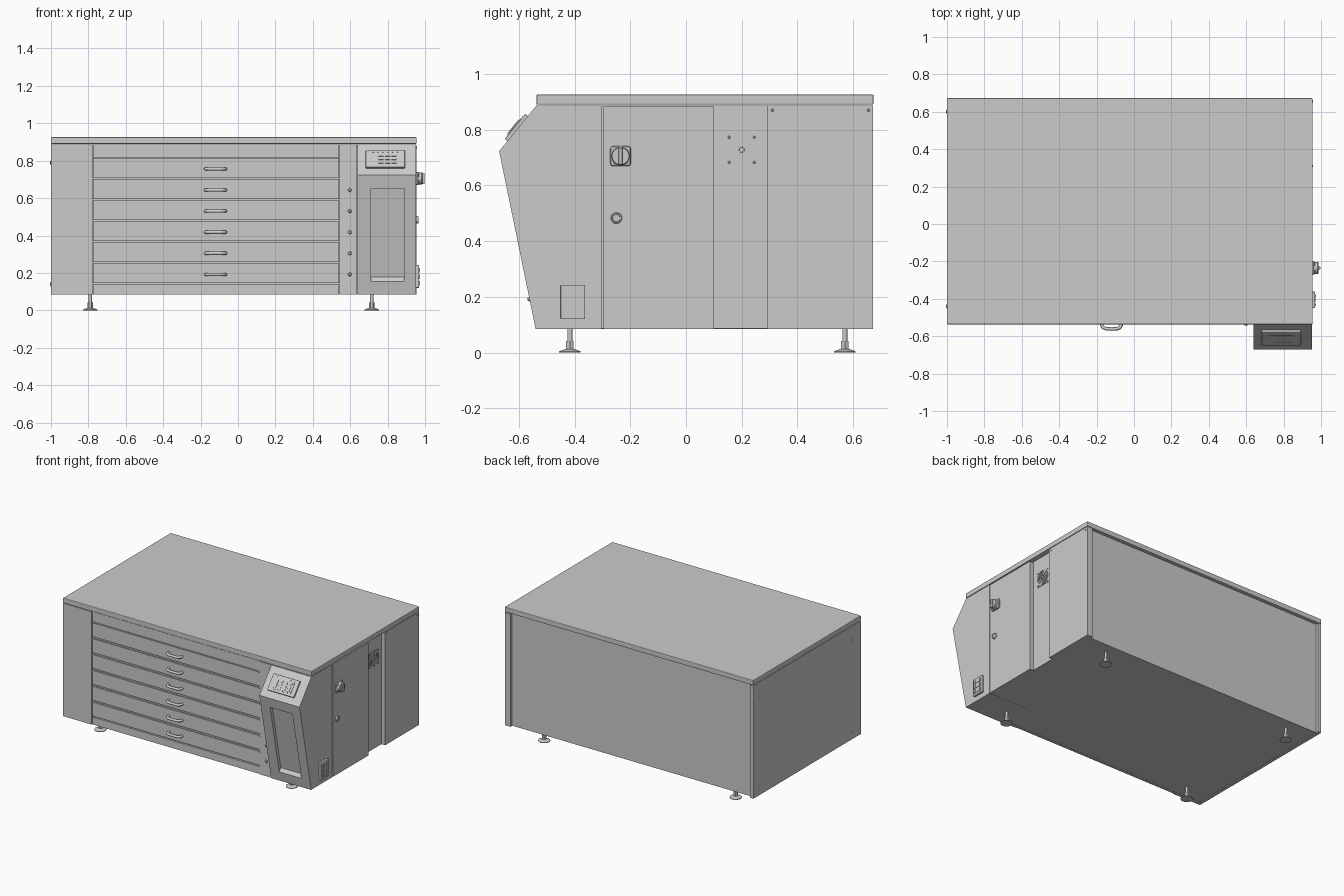
import bpy, bmesh, math
from mathutils import Vector, Matrix

if "Cube" in bpy.data.objects:
    bpy.data.objects.remove(bpy.data.objects["Cube"])


def finish(name, bm, bevel=0):
    bmesh.ops.recalc_face_normals(bm, faces=bm.faces[:])
    me = bpy.data.meshes.new(name)
    bm.to_mesh(me)
    bm.free()
    ob = bpy.data.objects.new(name, me)
    bpy.context.collection.objects.link(ob)
    if bevel:
        m = ob.modifiers.new("bevel", 'BEVEL')
        m.width, m.segments = bevel, 2
    return ob


def box(name, x0, x1, y0, y1, z0, z1, bevel=0):
    bm = bmesh.new()
    bmesh.ops.create_cube(bm, size=1)
    for v in bm.verts:
        v.co = Vector(((x0 + x1) / 2 + v.co.x * (x1 - x0), (y0 + y1) / 2 + v.co.y * (y1 - y0),
                       (z0 + z1) / 2 + v.co.z * (z1 - z0)))
    return finish(name, bm, bevel)


def prism(name, pts, x0, x1, bevel=0):
    """Extrude a (y, z) outline along x."""
    bm = bmesh.new()
    f = bm.faces.new([bm.verts.new((x0, y, z)) for y, z in pts])
    r = bmesh.ops.extrude_face_region(bm, geom=[f])
    bmesh.ops.translate(bm, vec=(x1 - x0, 0, 0), verts=[v for v in r['geom'] if isinstance(v, bmesh.types.BMVert)])
    return finish(name, bm, bevel)


def lathe(name, prof, loc, axis='Z', seg=32):
    """Revolve (radius, height) points; axis gives the pointing direction."""
    bm = bmesh.new()
    vs = [bm.verts.new((r, 0, h)) for r, h in prof]
    es = [bm.edges.new(p) for p in zip(vs, vs[1:])]
    bmesh.ops.spin(bm, geom=vs + es, axis=(0, 0, 1), cent=(0, 0, 0), angle=2 * math.pi, steps=seg)
    bmesh.ops.remove_doubles(bm, verts=bm.verts[:], dist=1e-5)
    d = {'Z': (0, 0, 1), 'X': (1, 0, 0), '-X': (-1, 0, 0), '-Y': (0, -1, 0)}[axis]
    rot = Vector((0, 0, 1)).rotation_difference(Vector(d)).to_matrix().to_4x4()
    bm.transform(Matrix.Translation(loc) @ rot)
    ob = finish(name, bm)
    bpy.ops.object.select_all(action='DESELECT')
    ob.select_set(True)
    bpy.context.view_layer.objects.active = ob
    bpy.ops.object.shade_smooth_by_angle(angle=math.radians(35))
    return ob


def screw(name, loc, axis, r=0.008):
    lathe(name, [(0, 0.004), (r * .6, 0.004), (r, 0.002), (r, -0.004)], loc, axis, 16)


# Cabinet shell
Z0, Z1 = 0.085, 0.887
box("cabinet_core", -0.985, 0.925, -0.515, 0.652, Z0 + .001, Z1)
box("worktop", -1.0, 0.955, -0.537, 0.673, Z1 + .003, 0.926, 0.004)
box("left_side_panel", -1.0, -0.975, -0.534, 0.672, Z0, Z1)
box("left_front_panel", -0.999, -0.777, -0.535, -0.505, Z0, Z1)
box("right_rear_panel", 0.91, 0.953, 0.29, 0.672, Z0, Z1)
box("service_door", 0.91, 0.954, -0.297, 0.10, Z0, Z1 - .004)
box("hinge_post", 0.543, 0.637, -0.535, -0.505, Z0, Z1)

# Drawer fronts and rails
box("top_rail", -0.774, 0.54, -0.530, -0.51, 0.816, Z1)
box("bottom_rail", -0.774, 0.54, -0.530, -0.51, Z0, 0.137)
path = [(-.053, .004), (-.050, -.016), (-.038, -.027), (0, -.030), (.038, -.027), (.050, -.016), (.053, .004)]
handle_mesh = None
for i in range(6):
    z = 0.137 + i * 0.1128
    box(f"drawer_front_{i+1}", -0.774, 0.54, -0.530, -0.51, z + .008, z + .1128)
    box(f"drawer_lip_{i+1}", -0.774, 0.54, -0.534, -0.51, z + .1015, z + .1085)
    if handle_mesh is None:
        cu = bpy.data.curves.new("handle_path", 'CURVE')
        cu.dimensions = '3D'
        cu.bevel_depth, cu.bevel_resolution = 0.009, 3
        sp = cu.splines.new('BEZIER')
        sp.bezier_points.add(len(path) - 1)
        for bp, (x, y) in zip(sp.bezier_points, path):
            bp.co = (x, y, 0)
            bp.handle_left_type = bp.handle_right_type = 'AUTO'
        tmp = bpy.data.objects.new("handle_tmp", cu)
        bpy.context.collection.objects.link(tmp)
        bpy.context.view_layer.update()
        handle_mesh = bpy.data.meshes.new_from_object(tmp.evaluated_get(bpy.context.evaluated_depsgraph_get()))
        bpy.data.objects.remove(tmp)
        handle_mesh.shade_smooth()
    h = bpy.data.objects.new(f"drawer_handle_{i+1}", handle_mesh)
    h.location = (-0.12, -0.53, z + .055)
    bpy.context.collection.objects.link(h)
    if i < 5:
        lathe(f"drawer_lock_{i+1}", [(0, .008), (.006, .008), (.010, .004), (.010, -.005)],
              (0.598, -0.535, z + .055), '-Y', 16)

# Control column with sloped faces
A, B, C = Vector((-0.54, Z0)), Vector((-0.671, 0.723)), Vector((-0.537, Z1))
column = prism("control_column", [A, B, C, (-0.303, Z1), (-0.303, Z0)], 0.638, 0.953)


def on_face(P, Q, pts):
    """Map (along, outward) points onto the sloped face P-Q."""
    u = (Q - P).normalized()
    n = Vector((-u.y, u.x))
    return [P + u * s + n * d for s, d in pts]


def slab(name, P, Q, s0, s1, d0, d1, x0, x1, bevel=0):
    return prism(name, on_face(P, Q, [(s0, d0), (s1, d0), (s1, d1), (s0, d1)]), x0, x1, bevel)


cut = prism("recess_cutter", on_face(A, B, [(.062, .01), (.09, -.022), (.578, -.022), (.578, .01)]), 0.712, 0.887)
cut.hide_render = True
cut.hide_viewport = True
m = column.modifiers.new("recess", 'BOOLEAN')
m.operation, m.object, m.solver = 'DIFFERENCE', cut, 'EXACT'

slab("display_bezel", B, C, .047, .163, -.005, .012, 0.683, 0.892, 0.003)
slab("display_screen", B, C, .062, .140, .008, .015, 0.715, 0.862)
slab("display_block", B, C, .070, .130, .012, .018, 0.724, 0.742)
for r in range(3):
    for c in range(3):
        slab(f"display_key_{r}_{c}", B, C, .069 + r * .024, .085 + r * .024, .012, .018,
             0.752 + c * .035, 0.778 + c * .035)
for c in range(6):
    slab(f"indicator_{c+1}", B, C, .147, .151, .010, .014, 0.72 + c * .026, 0.726 + c * .026)

# Rotary switch
box("switch_plate", 0.95, 0.968, -0.272, -0.198, 0.669, 0.741, 0.012)
lathe("switch_knob", [(0, .018), (.030, .018), (.033, .014), (.033, -.002)], (0.968, -0.235, 0.705), 'X')
box("switch_grip", 0.98, 0.997, -0.242, -0.228, 0.675, 0.735, 0.003)
# Door latch
lathe("door_latch", [(0, .007), (.013, .007), (.014, .011), (.018, .010), (.020, .006), (.020, -.004)],
      (0.954, -0.25, 0.483), 'X')

# Socket box with slots and hinges
box("socket_box", 0.945, 0.968, -0.450, -0.362, 0.120, 0.243, 0.003)
for c, y in enumerate((-0.436, -0.405 + .015)):
    for r in range(3):
        box(f"socket_rib_{c}_{r}", 0.96, 0.973, y - .002, y + .012, 0.134 + r * .034, 0.158 + r * .034)
for r in range(3):
    box(f"socket_bar_{r}", 0.96, 0.971, -0.418, -0.396, 0.136 + r * .034, 0.150 + r * .034)

# Fan grille in the recessed bay
FX, FY, FZ = 0.925, 0.20, 0.728
box("fan_plate", FX - .003, FX + .004, FY - .053, FY + .053, FZ - .053, FZ + .053)
for i, r in enumerate((.020, .034, .048)):
    lathe(f"fan_ring_{i+1}", [(r - .002, .0), (r - .002, .005), (r + .002, .005), (r + .002, .0)],
          (FX + .004, FY, FZ), 'X')
lathe("fan_hub", [(0, .007), (.008, .007), (.010, 0)], (FX + .004, FY, FZ), 'X', 24)
for i in range(8):
    s = box(f"fan_spoke_{i+1}", 0, .004, .008, .048, -.0015, .0015)
    s.location = (FX + .004, FY, FZ)
    s.rotation_euler.x = i * math.pi / 4
for a in (-1, 1):
    for b in (-1, 1):
        screw("fan_screw", (FX + .004, FY + a * .045, FZ + b * .045), 'X', .005)

# Panel screws
for y in (-0.44, 0.60):
    for z in (0.14, 0.79):
        screw("left_panel_screw", (-1.0, y, z), '-X', .012)
for y in (0.31, 0.655):
    screw("rear_panel_screw", (0.953, y, 0.87), 'X', .005)

# Levelling feet
for x in (-0.79, 0.715):
    for y in (-0.417, 0.570):
        lathe("levelling_foot", [(0, 0), (.039, 0), (.039, .004), (.016, .013), (0, .013)], (x, y, 0))
        lathe("foot_nut", [(0, .010), (.015, .010), (.015, .042), (0, .042)], (x, y, 0), 'Z', 6)
        lathe("foot_stem", [(0, .04), (.009, .04), (.009, .09), (0, .09)], (x, y, 0), 'Z', 16)
